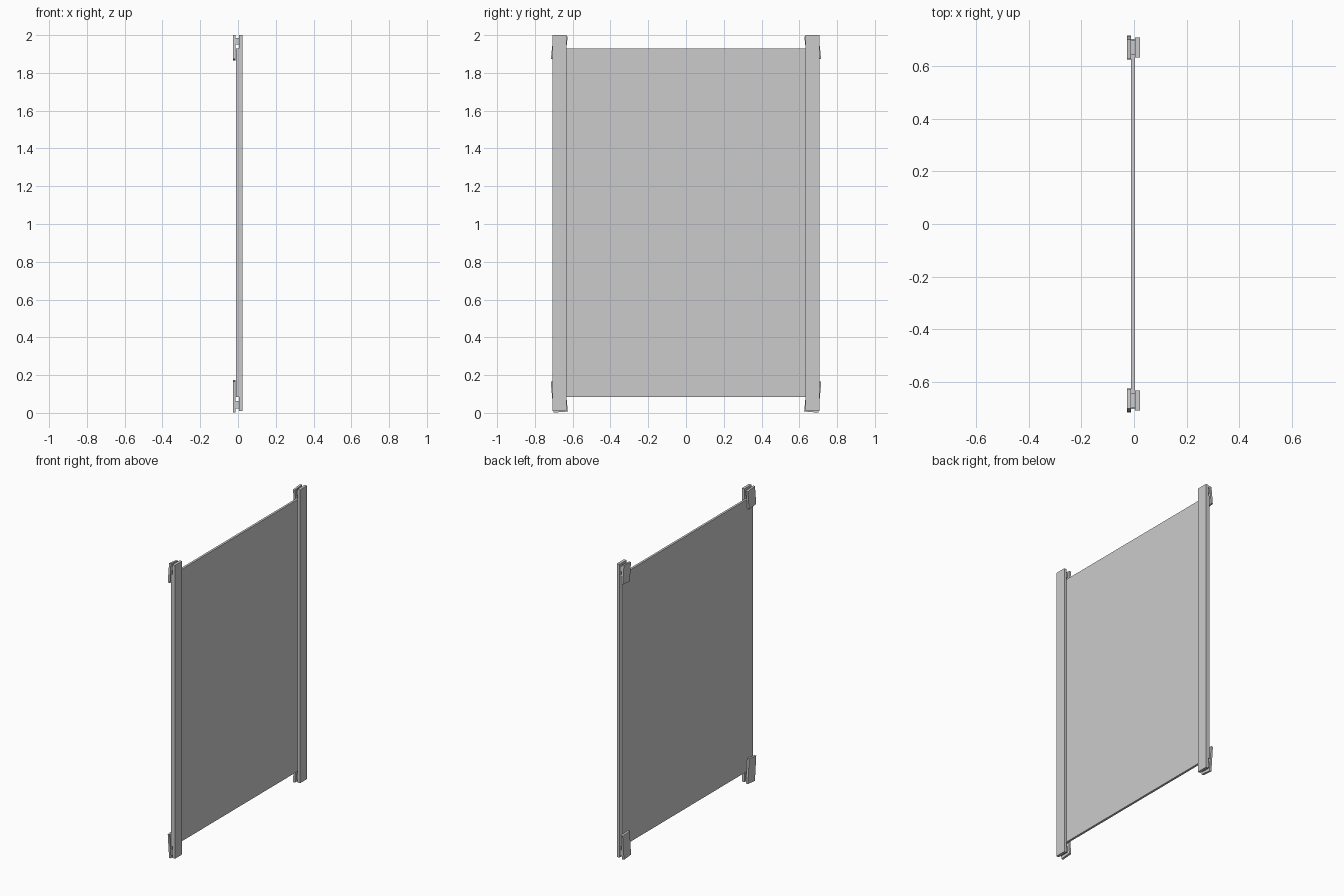
import bpy
from math import radians
from mathutils import Matrix, Vector

cube = bpy.data.objects.get("Cube")
if cube:
    bpy.data.objects.remove(cube, do_unlink=True)

grey = bpy.data.materials.new("light_grey")
grey.use_nodes = True
grey.diffuse_color = (0.6, 0.6, 0.6, 1)
grey.node_tree.nodes["Principled BSDF"].inputs["Base Color"].default_value = (0.6, 0.6, 0.6, 1)


def box(name, low, high, tilt=0):
    """Box between two corners, tilted about its own x axis."""
    low, high = Vector(low), Vector(high)
    bpy.ops.mesh.primitive_cube_add(size=1)
    obj = bpy.context.object
    obj.name = name
    obj.data.transform(Matrix.Diagonal((*(high - low), 1)))
    obj.location = (low + high) / 2
    obj.rotation_euler.x = radians(tilt)
    obj.data.materials.append(grey)
    return obj


# Thin sheet, running behind both rails
box("panel", (-0.011, -0.703, 0.085), (0.004, 0.703, 1.93))

for side, word in ((1, "back"), (-1, "front")):
    near, far = sorted((side * 0.632, side * 0.708))
    # Upright rail on the face of the sheet
    box(f"{word}_rail", (0.004, near, 0.01), (0.023, far, 2.0))

    # Tilted clamp plates behind the sheet
    near, far = sorted((side * 0.633, side * 0.709))
    box(f"{word}_upper_clip", (-0.026, near, 1.869), (-0.012, far, 1.996), side * 6)
    box(f"{word}_lower_clip", (-0.026, near, 0.004), (-0.012, far, 0.170), side * -5)

    # Spacers joining each clamp plate to the rail
    near, far = sorted((side * 0.643, side * 0.70))
    box(f"{word}_upper_spacer", (-0.013, near, 1.95), (0.005, far, 1.985))
    box(f"{word}_lower_spacer", (-0.013, near, 0.022), (0.005, far, 0.062))
